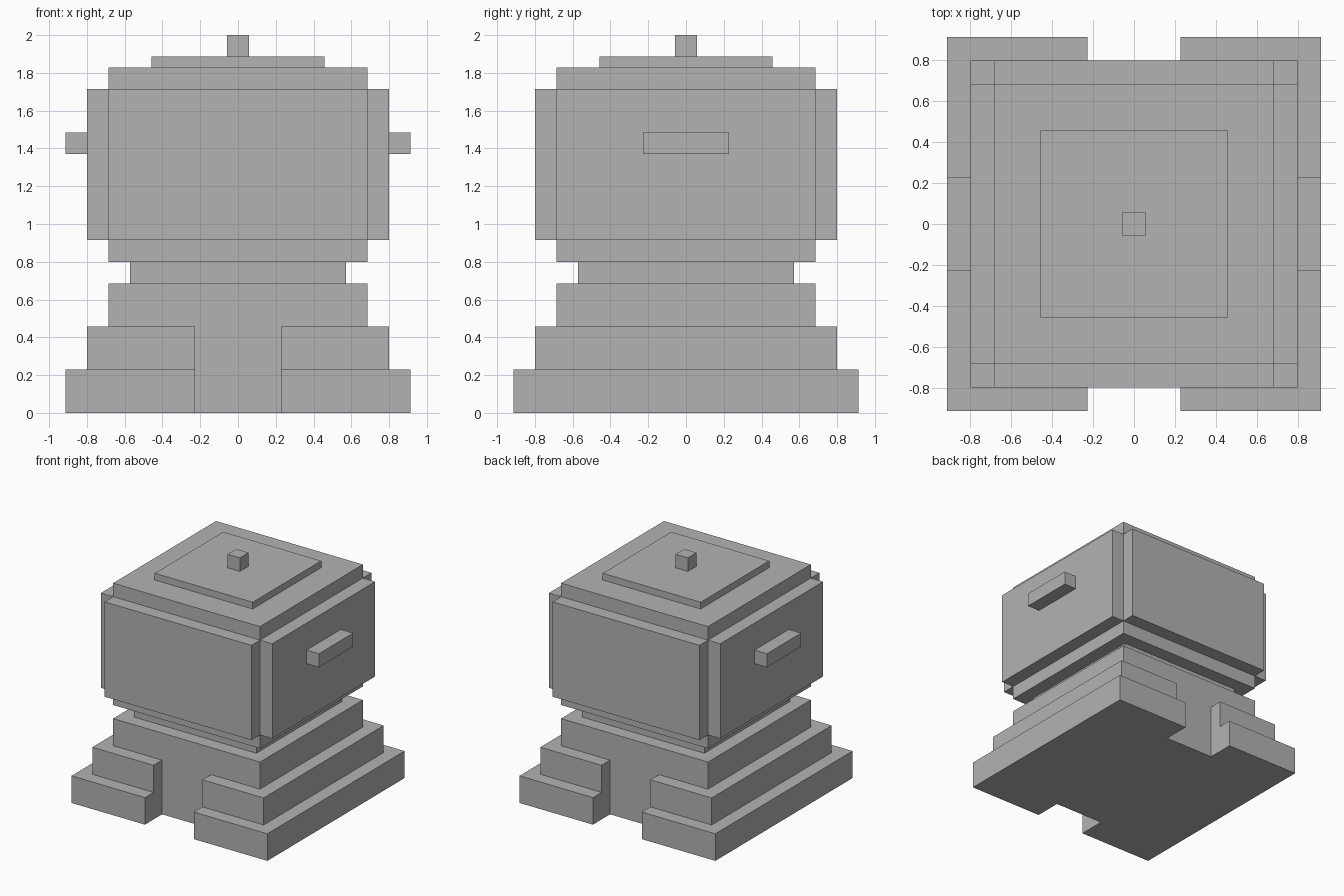
import bpy
import bmesh
from mathutils import Vector

default_cube = bpy.data.objects.get("Cube")
if default_cube:
    bpy.data.objects.remove(default_cube, do_unlink=True)

# All sizes are in voxels; the model is 35 voxels tall
UNIT = 2 / 35

grey = bpy.data.materials.new("plain_grey")
grey.use_nodes = True
colour = (0.45, 0.45, 0.45, 1)
grey.diffuse_color = colour
grey.node_tree.nodes["Principled BSDF"].inputs["Base Color"].default_value = colour


def box(name, x, y, z):
    """Flat-sided box spanning the given (low, high) ranges in voxels."""
    low, high = (Vector(c) * UNIT for c in zip(x, y, z))
    bm = bmesh.new()
    bmesh.ops.create_cube(bm, size=1)
    bmesh.ops.scale(bm, vec=high - low, verts=bm.verts)
    mesh = bpy.data.meshes.new(name)
    bm.to_mesh(mesh)
    bm.free()
    mesh.materials.append(grey)
    obj = bpy.data.objects.new(name, mesh)
    obj.location = (low + high) / 2
    bpy.context.collection.objects.link(obj)


def slab(name, half, bottom, top):
    """Square block centred on the vertical axis."""
    box(name, (-half, half), (-half, half), (bottom, top))


def span(side, near, far):
    """Range from near to far, on the negative or positive side."""
    return tuple(sorted((side * near, side * far)))


# Central stack
slab("base_core", 12, 0, 12)
slab("neck", 10, 12, 14)
slab("head", 12, 14, 32)
slab("lid", 8, 32, 33)
slab("knob", 1, 33, 35)

# Stepped feet, side panels and handles
for side, label in ((1, "left"), (-1, "right")):
    box(label + "_foot", span(side, 4, 16), (-16, 16), (0, 4))
    box(label + "_foot_step", span(side, 4, 14), (-14, 14), (4, 8))
    box(label + "_panel", span(side, 12, 14), (-12, 12), (16, 30))
    box(label + "_handle", span(side, 14, 16), (-4, 4), (24, 26))

# Front and back panels
for side, label in ((-1, "front"), (1, "back")):
    box(label + "_panel", (-12, 12), span(side, 12, 14), (16, 30))
